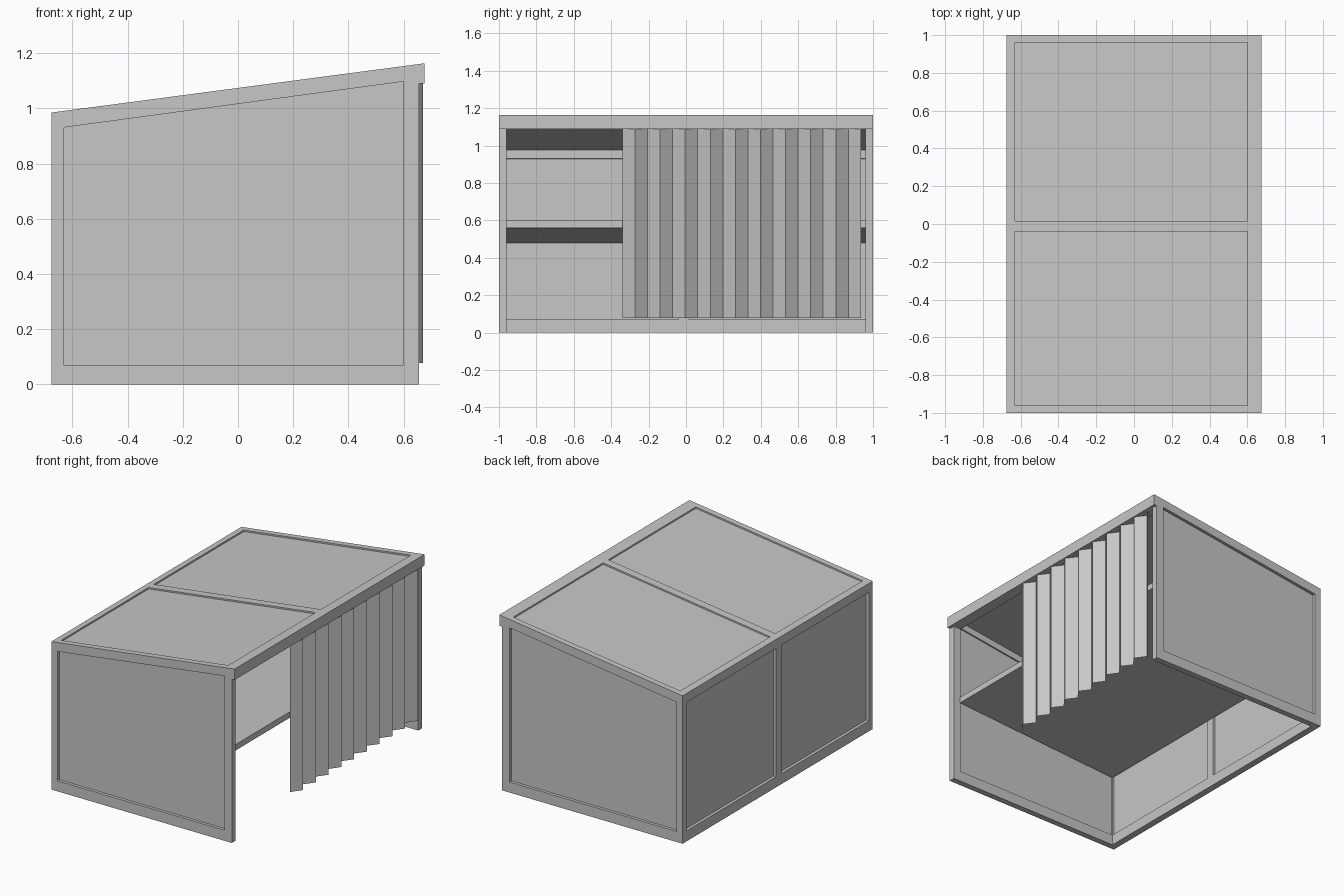
import bpy
import bmesh

# Remove the default cube
cube = bpy.data.objects.get("Cube")
if cube:
    bpy.data.objects.remove(cube, do_unlink=True)

# Single matte grey
GREY = (0.57, 0.57, 0.57, 1.0)
grey = bpy.data.materials.new("plain_grey")
grey.use_nodes = True
grey.diffuse_color = GREY
grey.node_tree.nodes["Principled BSDF"].inputs["Base Color"].default_value = GREY

# Overall sizes
BACK, POST, FRONT = -0.675, 0.655, 0.675
IN_BACK, IN_FRONT = -0.63, 0.60
SIDE, IN_SIDE = 1.0, 0.96
SILL, HEADER = 0.07, 1.09
MULLION = (-0.04, 0.015)


def roof(x, drop=0.0):
    """Point on the sloping roof line, lowered by drop."""
    return (x, 1.163 + (x - FRONT) * 0.132 - drop)


def finish(name, bm):
    bmesh.ops.recalc_face_normals(bm, faces=bm.faces)
    mesh = bpy.data.meshes.new(name)
    bm.to_mesh(mesh)
    bm.free()
    mesh.materials.append(grey)
    obj = bpy.data.objects.new(name, mesh)
    bpy.context.collection.objects.link(obj)
    return obj


def extrude_y(bm, faces, depth):
    out = bmesh.ops.extrude_face_region(bm, geom=faces)["geom"]
    verts = [v for v in out if isinstance(v, bmesh.types.BMVert)]
    bmesh.ops.translate(bm, verts=verts, vec=(0, depth, 0))


def prism(name, outline, y0, y1):
    """Extrude an x-z outline from y0 to y1."""
    bm = bmesh.new()
    face = bm.faces.new([bm.verts.new((x, y0, z)) for x, z in outline])
    extrude_y(bm, [face], y1 - y0)
    return finish(name, bm)


def ring(name, outer, inner, y0, y1):
    """Extrude the band between two x-z outlines."""
    bm = bmesh.new()
    a = [bm.verts.new((x, y0, z)) for x, z in outer]
    b = [bm.verts.new((x, y0, z)) for x, z in inner]
    n = len(a)
    faces = [bm.faces.new((a[i], a[(i + 1) % n], b[(i + 1) % n], b[i])) for i in range(n)]
    extrude_y(bm, faces, y1 - y0)
    return finish(name, bm)


def rect(x0, x1, z0, z1):
    return [(x0, z0), (x1, z0), (x1, z1), (x0, z1)]


def slab(x0, x1, top, bottom):
    """Outline that follows the roof slope."""
    return [roof(x0, bottom), roof(x1, bottom), roof(x1, top), roof(x0, top)]


# Side walls: sloping frame with a recessed panel
outer = [(BACK, 0), (POST, 0), roof(POST), roof(BACK)]
inner = [(IN_BACK, SILL), (IN_FRONT, SILL), roof(IN_FRONT, 0.056), roof(IN_BACK, 0.06)]
for name, s in (("right", -1), ("left", 1)):
    ring(name + "_wall_frame", outer, inner, s * IN_SIDE, s * SIDE)
    prism(name + "_wall_panel", inner, s * 0.97, s * 0.98)

# Rear wall: rails, centre mullion and recessed panels
prism("rear_bottom_rail", rect(BACK, IN_BACK, 0, SILL), -IN_SIDE, IN_SIDE)
prism("rear_top_rail", slab(BACK, IN_BACK, 0, 0.06), -IN_SIDE, IN_SIDE)
rear_mullion = [(BACK, SILL), (IN_BACK, SILL), roof(IN_BACK, 0.06), roof(BACK, 0.06)]
prism("rear_mullion", rear_mullion, *MULLION)

# Roof: front beam, overhanging header and centre rib
beam = [(IN_FRONT, HEADER), (POST, HEADER), roof(POST), roof(IN_FRONT)]
prism("front_beam", beam, -IN_SIDE, IN_SIDE)
header = [(POST, HEADER), (FRONT, HEADER), roof(FRONT), roof(POST)]
prism("front_header", header, -SIDE, SIDE)
prism("roof_rib", slab(IN_BACK, IN_FRONT, 0, 0.013), *MULLION)

# Panels on each side of the centre line
rear_panel = [(-0.655, SILL), (-0.645, SILL), roof(-0.645, 0.06), roof(-0.655, 0.06)]
for name, y0, y1 in (("right", -IN_SIDE, MULLION[0]), ("left", MULLION[1], IN_SIDE)):
    prism("rear_panel_" + name, rear_panel, y0, y1)
    prism("roof_panel_" + name, slab(IN_BACK, IN_FRONT, 0.01, 0.013), y0, y1)

# Tilted inner shelf
shelf = [(IN_BACK, 0.48), (0.605, 0.56), (0.605, 0.60), (IN_BACK, 0.52)]
prism("inner_shelf", shelf, -IN_SIDE, IN_SIDE)

# Pleated curtain
FOLDS = 19
bm = bmesh.new()
previous = None
for i in range(FOLDS + 1):
    x = 0.67 if i % 2 else 0.621
    y = -0.34 + i * 1.275 / FOLDS
    pair = [bm.verts.new((x, y, z)) for z in (0.078, HEADER)]
    if previous:
        bm.faces.new((previous[0], pair[0], pair[1], previous[1]))
    previous = pair
finish("pleated_curtain", bm)
